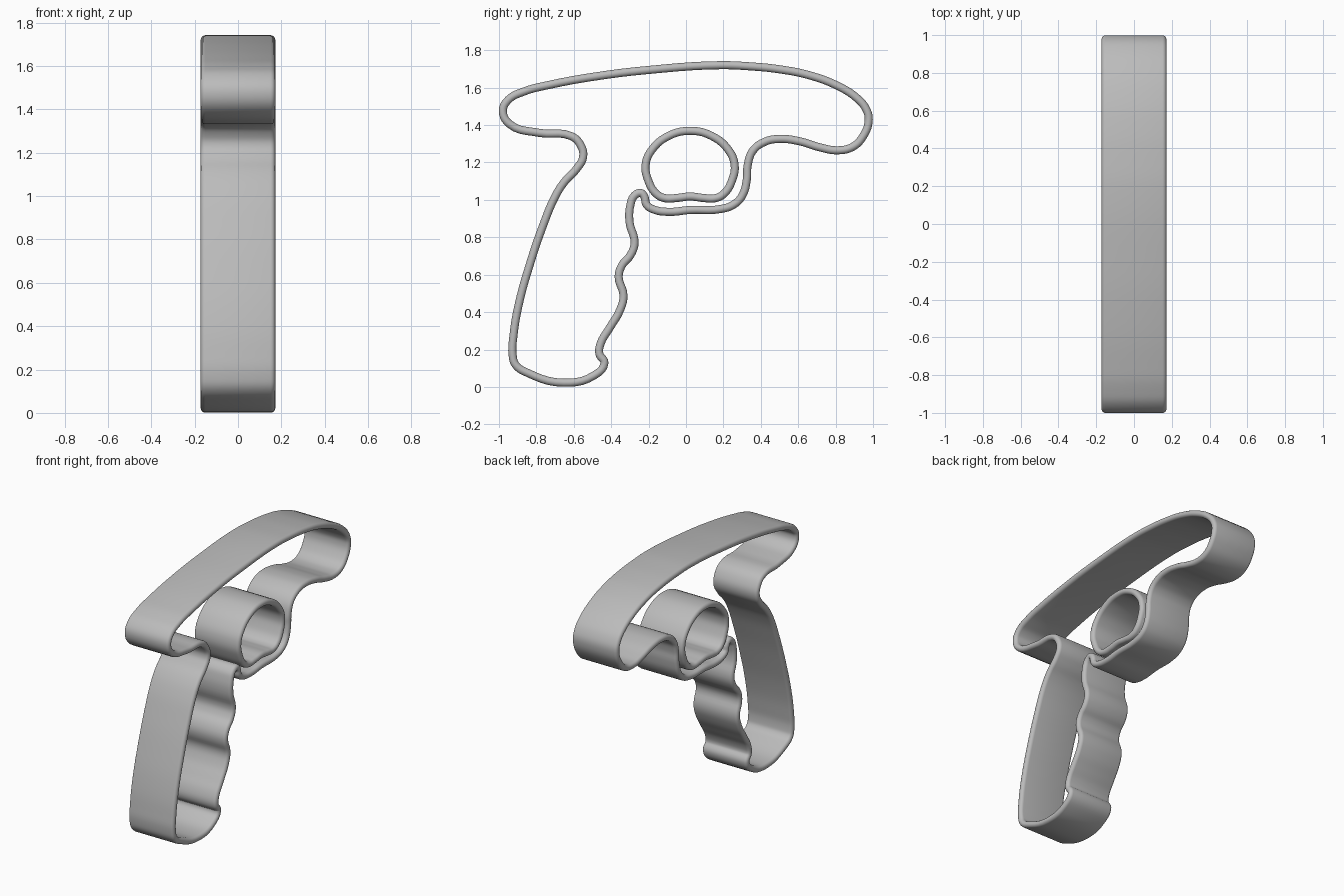
import bpy
import math

WALL = 0.0215   # half the wall thickness, also the rim radius
DEPTH = 0.172   # half the width of the band

grey = bpy.data.materials.new("plain grey")
grey.diffuse_color = (0.5, 0.5, 0.5, 1)


def band(name, points):
    """Closed smooth wall with rounded rims, following a side-view outline (y, z)."""
    cu = bpy.data.curves.new(name, 'CURVE')
    cu.dimensions = '3D'
    cu.twist_mode = 'Z_UP'
    cu.fill_mode = 'FULL'
    cu.extrude = DEPTH - WALL
    cu.bevel_depth = WALL
    cu.bevel_resolution = 3
    cu.resolution_u = 5
    sp = cu.splines.new('BEZIER')
    sp.bezier_points.add(len(points) - 1)
    for bp, (y, z) in zip(sp.bezier_points, points):
        bp.co = (y, z, 0)
        bp.handle_left_type = bp.handle_right_type = 'AUTO'
    sp.use_cyclic_u = True
    ob = bpy.data.objects.new(name, cu)
    bpy.context.collection.objects.link(ob)
    ob.rotation_euler = (math.pi / 2, 0, math.pi / 2)
    cu.materials.append(grey)
    bpy.ops.object.select_all(action='DESELECT')
    ob.select_set(True)
    bpy.context.view_layer.objects.active = ob
    bpy.ops.object.convert(target='MESH')
    bpy.ops.object.shade_smooth_by_angle(angle=math.radians(50))
    return bpy.context.object


# Top of the body, from the rear tip to the blunt nose
top = [(-.979, 1.476), (-.95, 1.535), (-.87, 1.578), (-.73, 1.615), (-.463, 1.663),
       (-.195, 1.695), (.18, 1.72), (.34, 1.714), (.50, 1.698), (.66, 1.666),
       (.81, 1.61), (.913, 1.545), (.962, 1.487), (.977, 1.428), (.945, 1.337),
       (.89, 1.283), (.81, 1.265), (.715, 1.281), (.608, 1.313), (.50, 1.326)]
# Trigger guard
guard = [(.42, 1.31), (.357, 1.262), (.33, 1.187), (.325, 1.107), (.303, 1.027),
         (.26, .978), (.19, .952), (.02, .946), (-.088, .936), (-.168, .947),
         (-.21, .973), (-.224, 1.02), (-.243, 1.037), (-.277, 1.021)]
# Finger grooves and foot of the grip
grip = [(-.296, .978), (-.302, .882), (-.275, .77), (-.296, .706), (-.344, .647),
        (-.36, .588), (-.334, .487), (-.355, .406), (-.408, .316), (-.457, .23),
        (-.463, .176), (-.436, .128), (-.494, .06), (-.655, .0225), (-.847, .075),
        (-.911, .118), (-.927, .171)]
# Back of the grip up to the rear tip
back = [(-.922, .278), (-.895, .438), (-.836, .652), (-.767, .856), (-.698, 1.021),
        (-.65, 1.096), (-.585, 1.166), (-.55, 1.23), (-.564, 1.294), (-.612, 1.34),
        (-.783, 1.358), (-.944, 1.406)]
band("body_outline", top + guard + grip + back)

# Trigger opening: right half, mirrored about its own centre
MID = 0.022
half = [(0, 1.369), (.115, 1.342), (.205, 1.267), (.238, 1.187), (.225, 1.107),
        (.18, 1.032), (.13, 1.008), (.072, 1.01), (0, 1.018)]
ring = half + [(-y, z) for y, z in reversed(half[1:-1])]
band("trigger_ring", [(MID + y, z) for y, z in ring])
